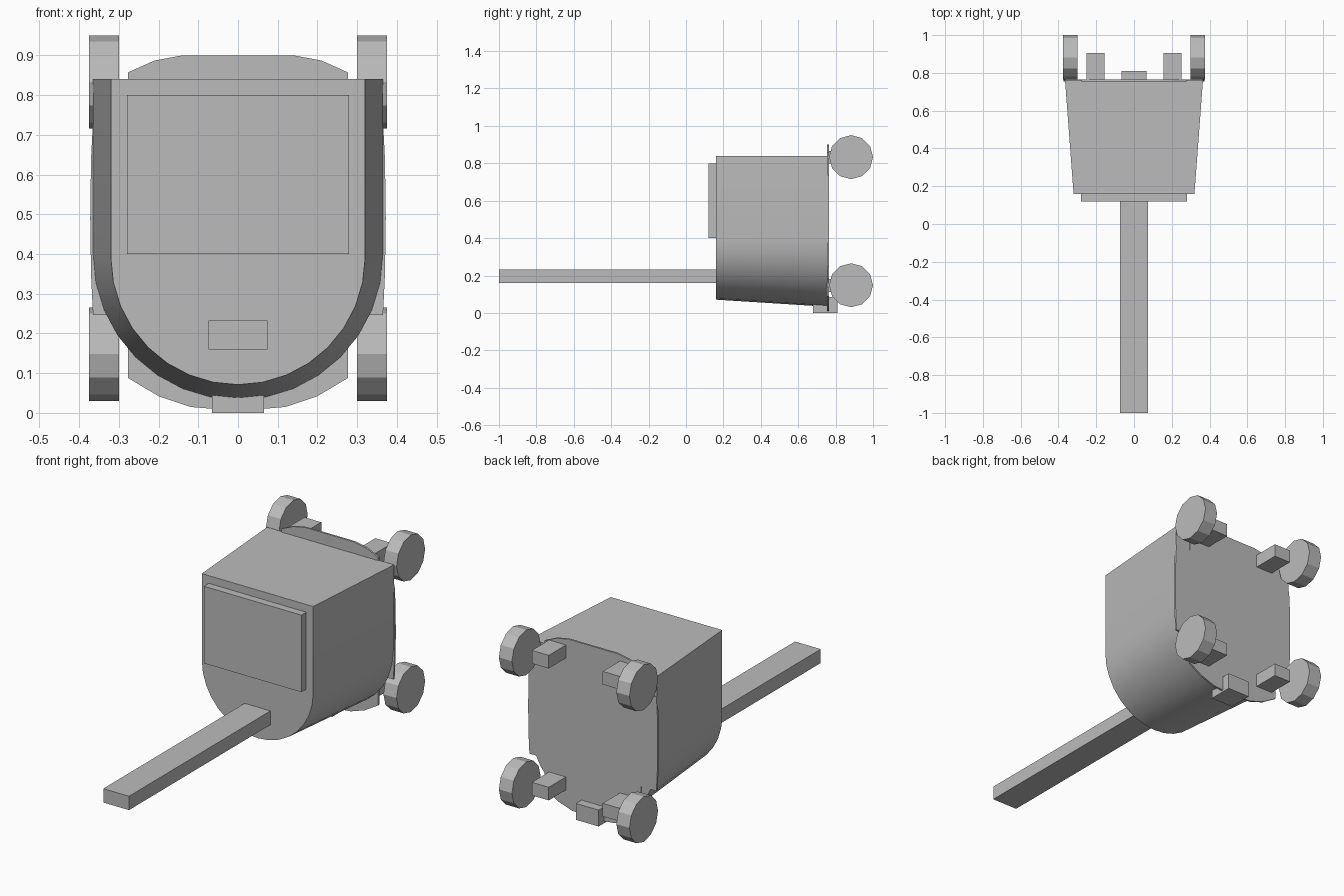
import bpy
import bmesh
from math import sin, cos, pi, radians

cube = bpy.data.objects.get("Cube")
if cube:
    bpy.data.objects.remove(cube, do_unlink=True)

GREY = (0.5, 0.5, 0.5, 1.0)
grey = bpy.data.materials.new("plain grey")
grey.use_nodes = True
grey.diffuse_color = GREY
grey.node_tree.nodes["Principled BSDF"].inputs["Base Color"].default_value = GREY


def finish(name, bm, smooth=False):
    """Turn a bmesh into a named grey object."""
    bmesh.ops.recalc_face_normals(bm, faces=bm.faces)
    mesh = bpy.data.meshes.new(name)
    bm.to_mesh(mesh)
    bm.free()
    mesh.materials.append(grey)
    obj = bpy.data.objects.new(name, mesh)
    bpy.context.collection.objects.link(obj)
    if smooth:
        bpy.ops.object.select_all(action="DESELECT")
        obj.select_set(True)
        bpy.context.view_layer.objects.active = obj
        bpy.ops.object.shade_smooth_by_angle(angle=radians(29))
    return obj


def loft(name, front, back, y0, y1, smooth=False):
    """Join two matching (x, z) outlines along y and cap both ends."""
    bm = bmesh.new()
    a = [bm.verts.new((x, y0, z)) for x, z in front]
    b = [bm.verts.new((x, y1, z)) for x, z in back]
    n = len(a)
    for i in range(n):
        j = (i + 1) % n
        bm.faces.new((a[i], a[j], b[j], b[i]))
    bm.faces.new(a)
    bm.faces.new(b)
    return finish(name, bm, smooth)


def box(name, x0, x1, y0, y1, z0, z1):
    outline = [(x0, z0), (x1, z0), (x1, z1), (x0, z1)]
    return loft(name, outline, outline, y0, y1)


def u_shape(radius, centre, top=0.84, steps=16):
    """Flat top, straight sides and a round bottom."""
    arc = [pi + pi * i / steps for i in range(steps + 1)]
    round_part = [(radius * cos(t), centre + radius * sin(t)) for t in arc]
    return [(-radius, top)] + round_part + [(radius, top)]


# Tapered main body
loft("body", u_shape(0.32, 0.391), u_shape(0.365, 0.398), 0.16, 0.76, True)

# Front panel and long handle
box("front_panel", -0.28, 0.28, 0.12, 0.16, 0.40, 0.80)
box("handle", -0.074, 0.074, -1.0, 0.17, 0.16, 0.232)

# Thin base plate with rounded ends and notches beside the wheels
half = [(0.06, 0.01), (0.12, 0.015), (0.20, 0.042), (0.277, 0.088),
        (0.277, 0.246), (0.365, 0.246), (0.37, 0.35), (0.372, 0.49),
        (0.37, 0.64), (0.365, 0.735), (0.277, 0.735), (0.277, 0.857),
        (0.21, 0.887), (0.14, 0.9)]
plate = half + [(-x, z) for x, z in reversed(half)]
loft("base_plate", plate, plate, 0.754, 0.764)

# Skid block at the lower edge of the plate
box("skid", -0.065, 0.065, 0.68, 0.81, 0.0, 0.085)

# Four wheels, each with a motor block
WHEEL_R = 0.1175
for level, z in (("lower", 0.148), ("upper", 0.833)):
    for side, s in (("left", 1), ("right", -1)):
        bm = bmesh.new()
        rings = []
        for x in (0.30, 0.375):
            rings.append([bm.verts.new((s * x, 0.8825 + WHEEL_R * cos(i * pi / 6),
                                        z + WHEEL_R * sin(i * pi / 6)))
                          for i in range(12)])
            bm.faces.new(rings[-1])
        for i in range(12):
            j = (i + 1) % 12
            bm.faces.new((rings[0][i], rings[0][j], rings[1][j], rings[1][i]))
        finish(f"{level}_{side}_wheel", bm)
        x0, x1 = sorted((s * 0.155, s * 0.252))
        box(f"{level}_{side}_motor", x0, x1, 0.76, 0.905, z - 0.035, z + 0.033)
